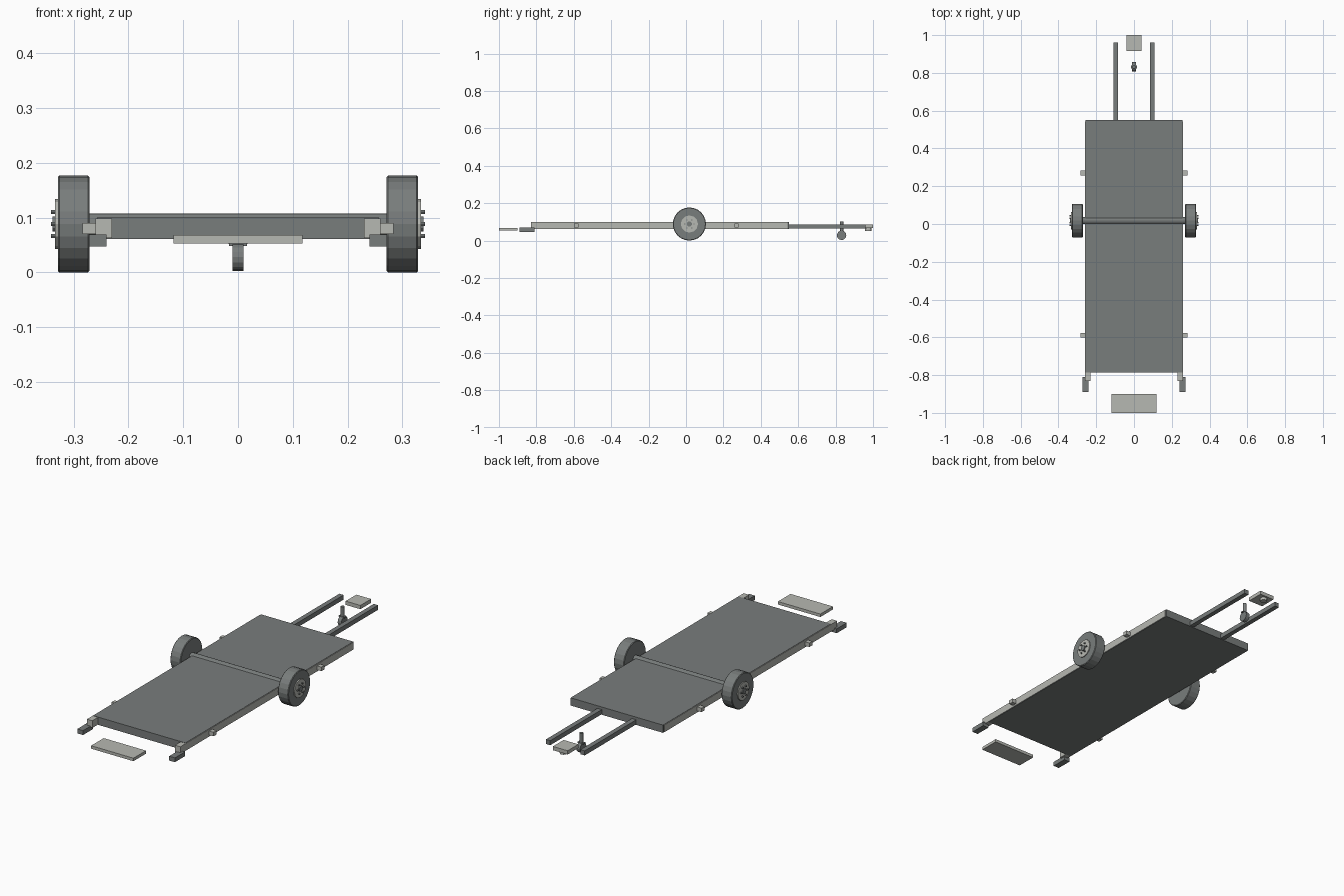
import bpy, math
from mathutils import Matrix

if "Cube" in bpy.data.objects:
    bpy.data.objects.remove(bpy.data.objects["Cube"])


def material(name, rgb):
    m = bpy.data.materials.new(name)
    m.diffuse_color = (*rgb, 1)
    m.use_nodes = True
    m.node_tree.nodes["Principled BSDF"].inputs["Base Color"].default_value = m.diffuse_color
    return m


DARK = material("dark grey", (0.19, 0.205, 0.202))
LIGHT = material("light grey", (0.47, 0.48, 0.445))


def box(name, x, y, z, mat):
    """Box from its (min, max) ranges."""
    bpy.ops.mesh.primitive_cube_add(size=1)
    o = bpy.context.object
    o.name = name
    o.data.transform(Matrix.Diagonal((x[1] - x[0], y[1] - y[0], z[1] - z[0], 1)))
    o.location = [(a + b) / 2 for a, b in (x, y, z)]
    o.data.materials.append(mat)
    return o


def cylinder(name, r, length, loc, mat, sides=24, axis="X", bevel=0):
    bpy.ops.mesh.primitive_cylinder_add(vertices=sides, radius=r, depth=length)
    o = bpy.context.object
    o.name = name
    if axis == "X":
        o.data.transform(Matrix.Rotation(math.pi / 2, 4, "Y"))
    o.location = loc
    o.data.materials.append(mat)
    if bevel:
        b = o.modifiers.new("rim", "BEVEL")
        b.width = bevel
        b.segments = 1
    return o


# deck and axle
WY, WZ = 0.018, 0.0885
box("deck", (-0.257, 0.257), (-0.785, 0.55), (0.061, 0.1), DARK)
cylinder("axle", 0.019, 0.56, (0, WY, WZ), DARK, 12)

for s, side in ((-1, "left"), (1, "right")):
    def sx(a, b):
        return tuple(sorted((s * a, s * b)))

    # side rail, tail light block and side markers
    box(side + "_rail", sx(0.23, 0.26), (-0.83, 0.542), (0.0625, 0.0985), LIGHT)
    box(side + "_tail_block", sx(0.24, 0.272), (-0.89, -0.81), (0.047, 0.069), DARK)
    for y in (-0.588, 0.27):
        box(side + "_side_marker", sx(0.255, 0.284), (y - 0.012, y + 0.012),
            (0.07, 0.09), LIGHT)

    # drawbar
    box(side + "_drawbar", sx(0.084, 0.108), (0.53, 0.96), (0.064, 0.087), DARK)

    # wheel with hub plate, cap and bolts
    cylinder(side + "_tyre", 0.0885, 0.058, (s * 0.3, WY, WZ), DARK, 24, bevel=0.003)
    cylinder(side + "_hub", 0.046, 0.012, (s * 0.328, WY, WZ), LIGHT, 12)
    cylinder(side + "_hub_cap", 0.014, 0.012, (s * 0.333, WY, WZ), DARK, 12)
    for i in range(6):
        a = i * math.pi / 3
        cylinder(side + "_bolt", 0.004, 0.01,
                 (s * 0.336, WY + 0.025 * math.cos(a), WZ + 0.025 * math.sin(a)),
                 DARK, 6)

# number plate at the tail
box("tail_plate", (-0.118, 0.118), (-1, -0.9), (0.053, 0.068), LIGHT)

# coupling head with socket underneath
box("coupling", (-0.041, 0.041), (0.915, 1), (0.066, 0.085), LIGHT)
cylinder("coupling_socket", 0.017, 0.016, (0, 0.975, 0.06), LIGHT, 12, axis="Z")

# jockey wheel and its stem
cylinder("jockey_wheel", 0.025, 0.02, (0, 0.832, 0.028), DARK, 16)
box("jockey_bracket", (-0.016, 0.016), (0.824, 0.84), (0.048, 0.054), DARK)
cylinder("jockey_stem", 0.009, 0.05, (0, 0.832, 0.076), DARK, 12, axis="Z")
